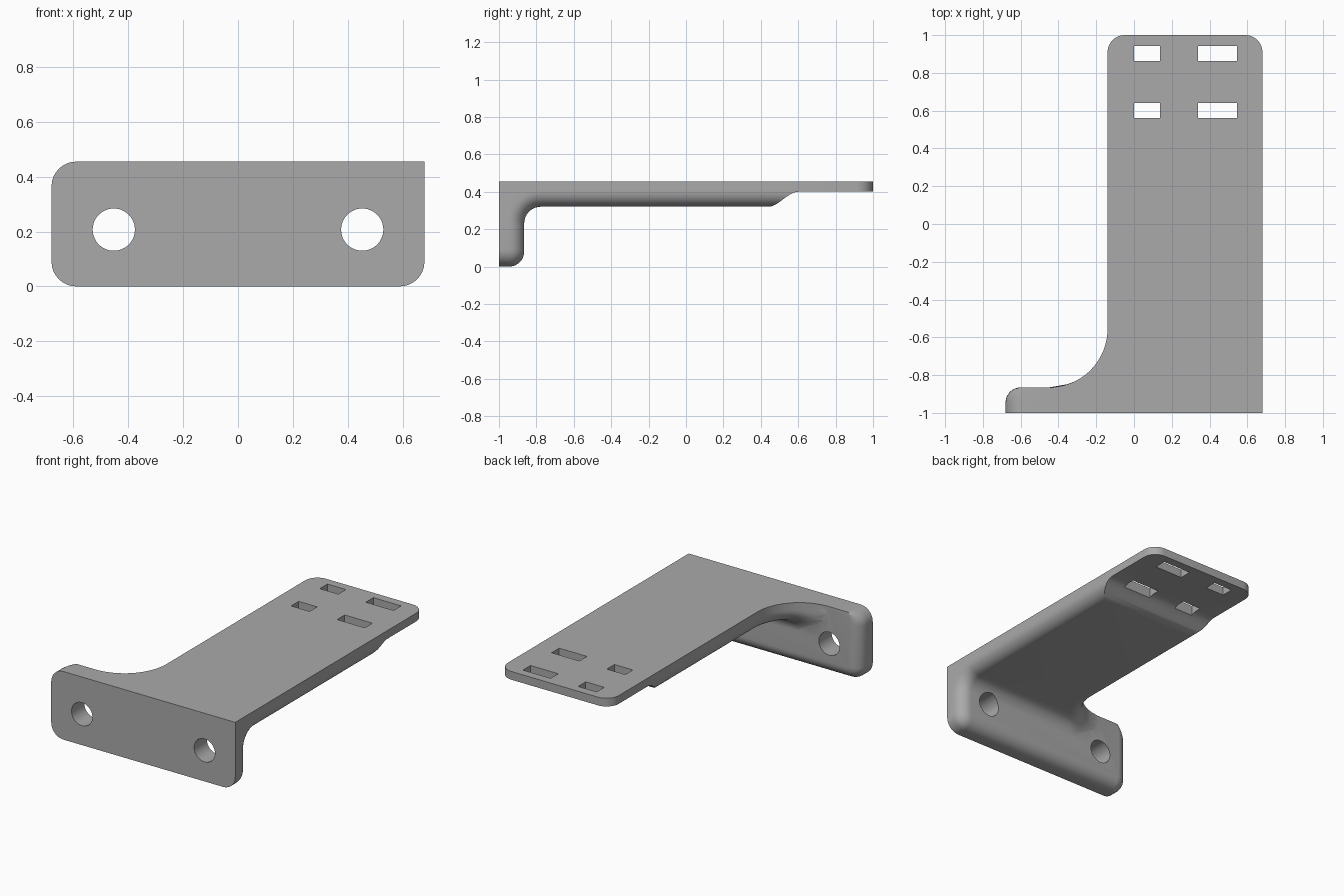
import bpy, bmesh
from math import sin, cos, pi, sqrt

cube = bpy.data.objects.get("Cube")
if cube:
    bpy.data.objects.remove(cube, do_unlink=True)

HALF = 0.68            # half width of the flange
TOP = 0.455            # top of the bracket
THICK = 0.135          # plate thickness
EDGE = 0.08            # rounding of the inner edges
CORNER = 0.09          # rounding of outline corners and inner bend
WEB = 0.31             # large plan curve between arm and flange
WEB_X, WEB_Y = -0.45, -1 + THICK + WEB
STEPS = 8
DEPTHS = [EDGE * (1 - cos(k / STEPS * pi / 2)) for k in range(STEPS + 1)]

grey = bpy.data.materials.new("Grey metal")
grey.use_nodes = True
grey.diffuse_color = (0.4, 0.4, 0.4, 1)
grey.node_tree.nodes["Principled BSDF"].inputs["Base Color"].default_value = (0.4, 0.4, 0.4, 1)


def inset(depth):
    """How far a rounded edge pulls in at a depth from the inner surface."""
    gap = max(0, EDGE - depth)
    return EDGE - sqrt(EDGE ** 2 - gap ** 2)


def loft(name, rings):
    """Closed solid through matching rings of points."""
    bm = bmesh.new()
    rows = [[bm.verts.new(p) for p in ring] for ring in rings]
    for a, b in zip(rows, rows[1:]):
        for i in range(len(a)):
            j = (i + 1) % len(a)
            bm.faces.new((a[i], a[j], b[j], b[i]))
    bm.faces.new(rows[0][::-1])
    bm.faces.new(rows[-1])
    bmesh.ops.remove_doubles(bm, verts=bm.verts, dist=0.0001)
    bmesh.ops.recalc_face_normals(bm, faces=bm.faces)
    mesh = bpy.data.meshes.new(name)
    bm.to_mesh(mesh)
    bm.free()
    mesh.materials.append(grey)
    obj = bpy.data.objects.new(name, mesh)
    bpy.context.collection.objects.link(obj)
    return obj


def combine(target, other, operation):
    mod = target.modifiers.new("Combine", "BOOLEAN")
    mod.operation = operation
    mod.solver = "EXACT"
    mod.object = other
    bpy.context.view_layer.objects.active = target
    bpy.ops.object.modifier_apply(modifier=mod.name)
    bpy.data.objects.remove(other, do_unlink=True)


# Flange: rounded plate whose back edges are softened, top edge kept sharp
def flange_ring(y, pull):
    r = CORNER - pull
    ring = [(HALF - pull, y, TOP)]
    for cx, cz, rz, start in ((-HALF + CORNER, TOP - CORNER, CORNER, 1),
                              (-HALF + CORNER, CORNER, r, 2),
                              (HALF - CORNER, CORNER, r, 3)):
        for k in range(STEPS + 1):
            a = (start + k / STEPS) * pi / 2
            ring.append((cx + r * cos(a), y, cz + rz * sin(a)))
    return ring


rings = [flange_ring(-1, 0)]
rings += [flange_ring(-1 + THICK - d, inset(d)) for d in reversed(DEPTHS)]
bracket = loft("bracket", rings)


# Arm: cross-sections swept around the inner bend and out to the thin tip
def left_x(y, pull):
    reach = WEB + pull
    if y >= WEB_Y:
        return WEB_X + reach
    return WEB_X + sqrt(max(0, reach ** 2 - (y - WEB_Y) ** 2))


def tip_trim(y):
    over = max(0, y - (1 - CORNER))
    return CORNER - sqrt(max(0, CORNER ** 2 - over ** 2))


def arm_ring(y, z, ny, nz, extent, rise=0):
    levels = DEPTHS + [EDGE + (extent - EDGE) * k / 4 for k in range(1, 5)]
    left, right = [], []
    for level in levels:
        d = max(level, rise)
        py, pz = y + ny * d, z + nz * d
        pull = inset(d)
        trim = tip_trim(py)
        left.append((left_x(py, pull) + trim, py, pz))
        right.append((HALF - pull - trim, py, pz))
    return left[::-1] + right


bend_y, bend_z = -1 + THICK + CORNER, TOP - THICK - CORNER
rings = []
for k in range(33):
    a = k / 32 * pi / 2
    ny, nz = -cos(a), sin(a)
    extent = (THICK + CORNER) / max(-ny, nz) - CORNER
    rings.append(arm_ring(bend_y + ny * CORNER, bend_z + nz * CORNER, ny, nz, extent))

stations = [bend_y + (WEB_Y - bend_y) * k / 12 for k in range(1, 13)]
stations += [0.44 + 0.16 * k / 12 for k in range(13)]
stations += [1 - CORNER + CORNER * sin(k / STEPS * pi / 2) for k in range(STEPS + 1)]
for y in stations:
    u = min(1, max(0, (y - 0.44) / 0.16))
    rise = EDGE * u * u * (3 - 2 * u)
    rings.append(arm_ring(y, TOP - THICK, 0, 1, THICK, rise))
combine(bracket, loft("arm", rings), "UNION")

# Bolt holes through the flange
for x in (-0.453, 0.453):
    rings = [[(x + 0.077 * cos(k * pi / 24), y, 0.207 + 0.077 * sin(k * pi / 24))
              for k in range(48)] for y in (-1.2, -0.7)]
    combine(bracket, loft("bolt_hole", rings), "DIFFERENCE")

# Strap slots through the tip
for x0, x1 in ((0, 0.137), (0.34, 0.545)):
    for y in (0.6, 0.903):
        rings = [[(x0, y - 0.04, z), (x1, y - 0.04, z), (x1, y + 0.04, z), (x0, y + 0.04, z)]
                 for z in (0.2, 0.6)]
        combine(bracket, loft("slot", rings), "DIFFERENCE")

# Smooth the rounded surfaces, keep the crisp edges
bpy.ops.object.select_all(action="DESELECT")
bracket.select_set(True)
bpy.context.view_layer.objects.active = bracket
bpy.ops.object.shade_smooth_by_angle(angle=pi / 6)
